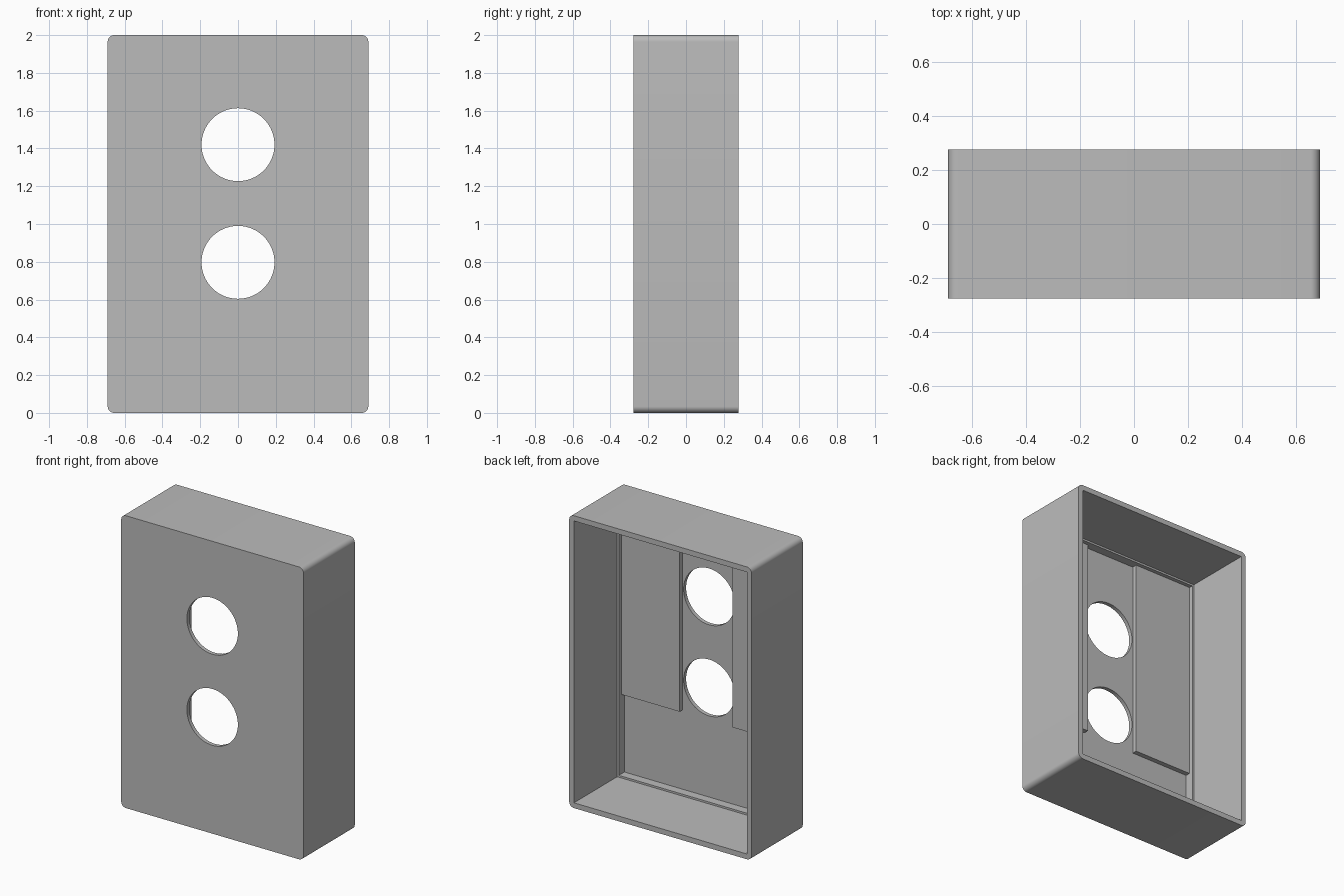
import bpy
import bmesh
from mathutils import Matrix, Vector

old = bpy.data.objects.get("Cube")
if old:
    bpy.data.objects.remove(old, do_unlink=True)

W, D, H = 0.69, 0.277, 2.0      # half width, half depth, height
WALL, STEP = 0.036, 0.013       # wall thickness, ledge width
LEDGE_Y, PLATE_Y, FLOOR_Y = -0.19, -0.217, -0.25
HOLE_R = 0.193

grey = bpy.data.materials.new("grey plastic")
grey.use_nodes = True
grey.diffuse_color = (0.5, 0.5, 0.5, 1)
grey.node_tree.nodes["Principled BSDF"].inputs["Base Color"].default_value = (0.5, 0.5, 0.5, 1)


def add_object(name, bm):
    mesh = bpy.data.meshes.new(name)
    bm.to_mesh(mesh)
    bm.free()
    obj = bpy.data.objects.new(name, mesh)
    mesh.materials.append(grey)
    bpy.context.collection.objects.link(obj)
    return obj


def box(name, low, high, corner=0):
    """Box between two corners, optionally rounding its edges along y."""
    low, high = Vector(low), Vector(high)
    bm = bmesh.new()
    bmesh.ops.create_cube(bm, size=1)
    bmesh.ops.scale(bm, vec=high - low, verts=bm.verts)
    bmesh.ops.translate(bm, vec=(low + high) / 2, verts=bm.verts)
    if corner:
        edges = [e for e in bm.edges
                 if abs(e.verts[0].co.y - e.verts[1].co.y) > D]
        bmesh.ops.bevel(bm, geom=edges, offset=corner, segments=8,
                        profile=0.5, affect='EDGES')
    return add_object(name, bm)


def round_cutter(name, z):
    bm = bmesh.new()
    bmesh.ops.create_cone(bm, cap_ends=True, segments=64, radius1=HOLE_R,
                          radius2=HOLE_R, depth=0.4)
    bmesh.ops.rotate(bm, matrix=Matrix.Rotation(1.5707963, 3, 'X'), verts=bm.verts)
    bmesh.ops.translate(bm, vec=(0, -D, z), verts=bm.verts)
    return add_object(name, bm)


# Housing: rounded block, hollowed from the back with a stepped floor
housing = box("housing", (-W, -D, 0), (W, D, H), corner=0.035)
inner = W - WALL
pocket = inner - STEP
pocket_low, pocket_high = WALL + STEP, H - WALL - STEP
cutters = [
    box("cavity_cutter", (-inner, LEDGE_Y, WALL), (inner, 0.5, H - WALL)),
    box("pocket_cutter", (-pocket, FLOOR_Y, pocket_low), (pocket, 0, pocket_high)),
    round_cutter("upper_hole_cutter", 1.42),
    round_cutter("lower_hole_cutter", 0.797),
]
bpy.context.view_layer.objects.active = housing
for cutter in cutters:
    cutter.hide_render = True
    mod = housing.modifiers.new("cut", 'BOOLEAN')
    mod.operation = 'DIFFERENCE'
    mod.solver = 'EXACT'
    mod.object = cutter
    bpy.ops.object.modifier_apply(modifier=mod.name)
for cutter in cutters:
    bpy.data.objects.remove(cutter, do_unlink=True)

# Raised plates on the floor, either side of the holes
SINK = 0.004
for name, side in (("left_plate", 1), ("right_plate", -1)):
    xs = sorted((side * 0.2, side * (pocket + SINK)))
    box(name, (xs[0], FLOOR_Y - SINK, 0.592),
        (xs[1], PLATE_Y, pocket_high + SINK))

# Smooth the rounded corners and holes, keep hard edges crisp
bpy.ops.object.select_all(action='DESELECT')
housing.select_set(True)
bpy.context.view_layer.objects.active = housing
bpy.ops.object.shade_smooth_by_angle(angle=0.52)
